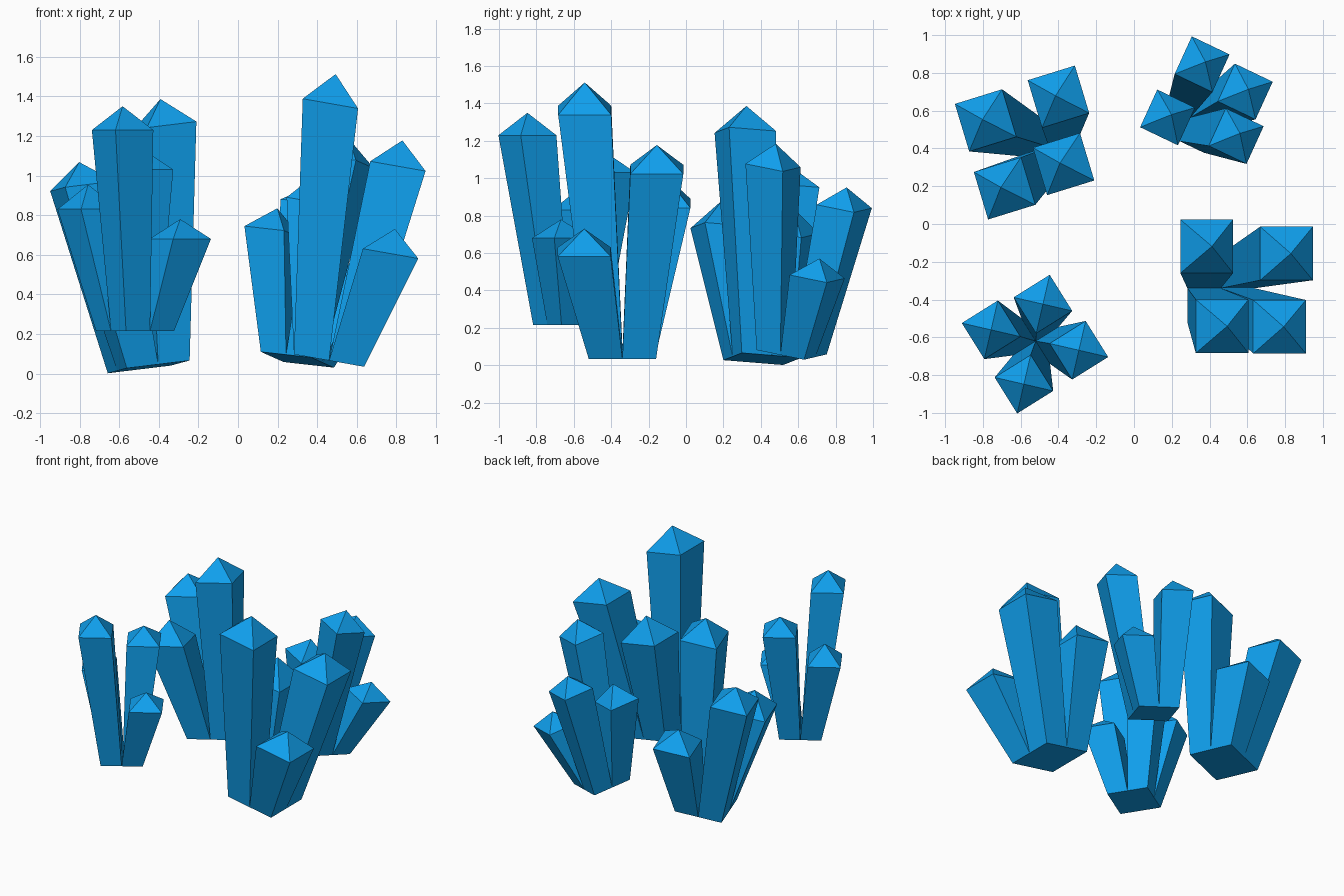
import bpy, bmesh
from math import radians
from mathutils import Matrix, Vector

if "Cube" in bpy.data.objects:
    bpy.data.objects.remove(bpy.data.objects["Cube"])

blue = bpy.data.materials.new("crystal_blue")
blue.diffuse_color = (0.005, 0.35, 0.85, 1)
blue.use_nodes = True
blue.node_tree.nodes["Principled BSDF"].inputs["Base Color"].default_value = blue.diffuse_color

BASE = 0.0715   # half width of a crystal's foot
TOP = 0.1125    # half width of a crystal's shoulder

# Crystals of one cluster: foot quadrant, shoulder centre, shoulder height, tip height
CRYSTALS = [
    ((-1, -1), (-0.174, -0.160), 1.015, 1.135),
    ((1, -1), (0.168, -0.162), 0.465, 0.565),
    ((1, 1), (0.136, 0.146), 0.815, 0.920),
    ((-1, 1), (-0.169, 0.176), 0.615, 0.740),
]
CORNERS = [(-1, -1), (1, -1), (1, 1), (-1, 1)]


def add_crystal(bm, quadrant, centre, shoulder, tip):
    """Leaning square prism, wider at the top, with a pyramid tip."""
    def ring(cx, cy, half, z):
        return [bm.verts.new((cx + half * x, cy + half * y, z)) for x, y in CORNERS]
    low = ring(quadrant[0] * BASE, quadrant[1] * BASE, BASE, 0)
    high = ring(*centre, TOP, shoulder)
    apex = bm.verts.new((*centre, tip))
    bm.faces.new(low[::-1])
    for i in range(4):
        j = (i + 1) % 4
        bm.faces.new((low[i], low[j], high[j], high[i]))
        bm.faces.new((high[i], high[j], apex))


bm = bmesh.new()
for crystal in CRYSTALS:
    add_crystal(bm, *crystal)
mesh = bpy.data.meshes.new("crystal_cluster")
bm.to_mesh(mesh)
bm.free()
mesh.materials.append(blue)


def place_cluster(name, location, turn, scale, lean):
    """Same cluster, turned about z, scaled and leaned toward (x, y)."""
    up = Vector((*lean, (1 - lean[0] ** 2 - lean[1] ** 2) ** 0.5))
    tilt = Vector((0, 0, 1)).rotation_difference(up).to_matrix().to_4x4()
    obj = bpy.data.objects.new(name, mesh)
    obj.matrix_world = (Matrix.Translation(location) @ tilt
                        @ Matrix.Rotation(radians(turn), 4, 'Z') @ Matrix.Scale(scale, 4))
    bpy.context.collection.objects.link(obj)


place_cluster("front_right_cluster", (0.46, -0.34, 0.066), 0, 1.26, (0.174, 0))
place_cluster("back_right_cluster", (0.30, 0.565, 0.07), 65, 0.99, (0.168, 0.122))
place_cluster("back_left_cluster", (-0.451, 0.409, 0.034), 107, 1.17, (-0.133, 0.04))
place_cluster("front_left_cluster", (-0.52, -0.62, 0.215), 32, 1.0, (0, 0))
